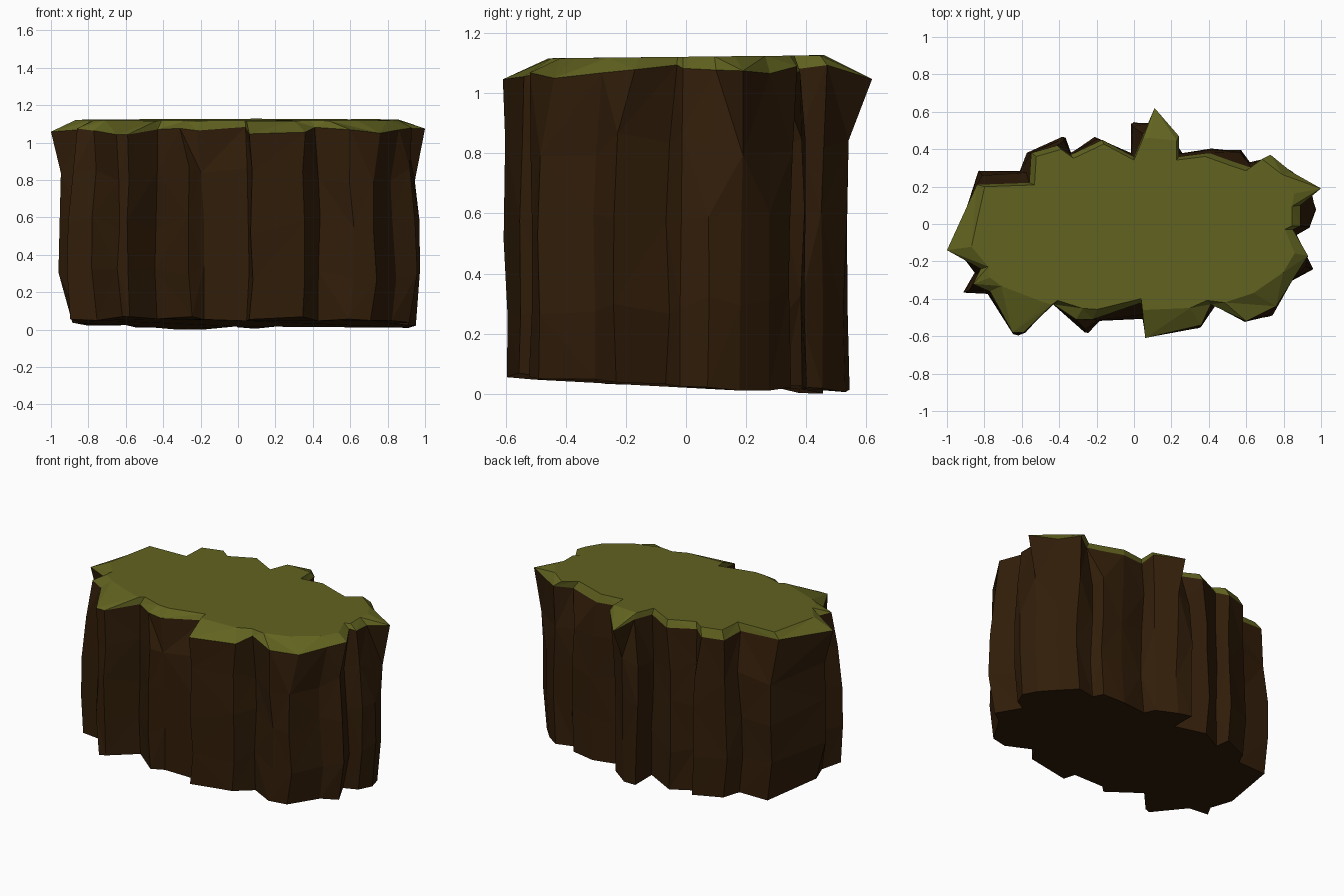
import bpy, random
from mathutils import Vector

if "Cube" in bpy.data.objects:
    bpy.data.objects.remove(bpy.data.objects["Cube"])

random.seed(7)

# Plan outline, counter-clockwise: grass edge x, y, then rock wall x, y
OUTLINE = [
    (-1.00, -.14, -.95, -.12), (-.82, -.24, -.84, -.26), (-.86, -.32, -.91, -.36),
    (-.77, -.36, -.77, -.37), (-.65, -.58, -.64, -.59), (-.59, -.58, -.59, -.58),
    (-.43, -.43, -.44, -.42), (-.31, -.51, -.26, -.58), (-.22, -.51, -.19, -.52),
    (.04, -.42, .05, -.50), (.06, -.61, .07, -.60), (.36, -.54, .36, -.55),
    (.41, -.43, .43, -.43), (.60, -.52, .61, -.52), (.76, -.44, .73, -.49),
    (.86, -.28, .83, -.31), (.93, -.17, .94, -.24), (.85, -.03, .85, -.06),
    (.89, -.01, .93, -.02), (.89, .10, .97, .08), (1.00, .19, .94, .18),
    (.84, .28, .85, .28), (.73, .37, .74, .35), (.63, .30, .61, .32),
    (.54, .33, .58, .39), (.40, .38, .43, .40), (.24, .36, .25, .37),
    (.24, .47, .21, .45), (.11, .62, .10, .53), (.05, .48, -.01, .54),
    (.00, .36, -.01, .37), (-.17, .45, -.20, .46), (-.34, .37, -.34, .38),
    (-.41, .42, -.38, .46), (-.55, .38, -.56, .38), (-.56, .22, -.60, .28),
    (-.84, .21, -.82, .28)]
N = len(OUTLINE)


def material(name, rgb):
    m = bpy.data.materials.new(name)
    m.diffuse_color = (*rgb, 1)
    m.use_nodes = True
    m.node_tree.nodes["Principled BSDF"].inputs["Base Color"].default_value = m.diffuse_color
    return m


def rings_object(name, rings, mat, cap_first, cap_last):
    """Skin a stack of equal rings (top to bottom), with optional caps."""
    verts = [v for r in rings for v in r]
    faces = []
    for k in range(len(rings) - 1):
        a, b = k * N, (k + 1) * N
        for i in range(N):
            j = (i + 1) % N
            if (i + k) % 2:      # alternate the diagonals for a chipped look
                faces += [(a + i, b + i, b + j), (a + i, b + j, a + j)]
            else:
                faces += [(a + i, b + i, a + j), (a + j, b + i, b + j)]
    if cap_first:
        faces.append(tuple(range(N)))
    if cap_last:
        faces.append(tuple(reversed(range(len(verts) - N, len(verts)))))
    me = bpy.data.meshes.new(name)
    me.from_pydata(verts, [], faces)
    me.materials.append(mat)
    ob = bpy.data.objects.new(name, me)
    bpy.context.collection.objects.link(ob)
    return ob


# Grass: flat plateau whose protruding edges slope down to the rim
plateau, rim = [], []
for x, y, _, _ in OUTLINE:
    reach = ((abs(x) / .88) ** 2.6 + (abs(y) / .46) ** 2.6) ** (1 / 2.6)
    s = min(.95, 1 / reach)
    plateau.append(Vector((x * s, y * s, 1.122 + .01 * y)))
    drop = Vector((x, y)).length * (1 - s)
    rim.append(Vector((x, y, 1.095 - .2 * drop + random.uniform(-.02, .01))))

# Rock: near-vertical facets, bulging low down and tucked in at the foot
rings = [rim]
for z, blend, bulge in ((.83, .8, .985), (.56, 1, 1), (.30, 1, 1.01), (.03, 1, .98)):
    ring = []
    for gx, gy, wx, wy in OUTLINE:
        p = Vector((gx, gy)).lerp(Vector((wx, wy)), blend)
        p.x *= bulge
        p += Vector((random.uniform(-.01, .01), random.uniform(-.008, .008)))
        if z < .1:               # underside rises slightly towards the front
            dz = random.uniform(-.012, .015) - .05 * p.y
        else:
            dz = random.uniform(-.05, .05)
        ring.append(Vector((p.x, p.y, max(0, z + dz))))
    rings.append(ring)
rings[-1][0].x += .04            # foot of the left corner is undercut

rings_object("grass_top", [plateau, rim], material("grass green", (.12, .124, .014)), True, False)
rings_object("rock_body", rings, material("earth brown", (.031, .0125, .0028)), False, True)
